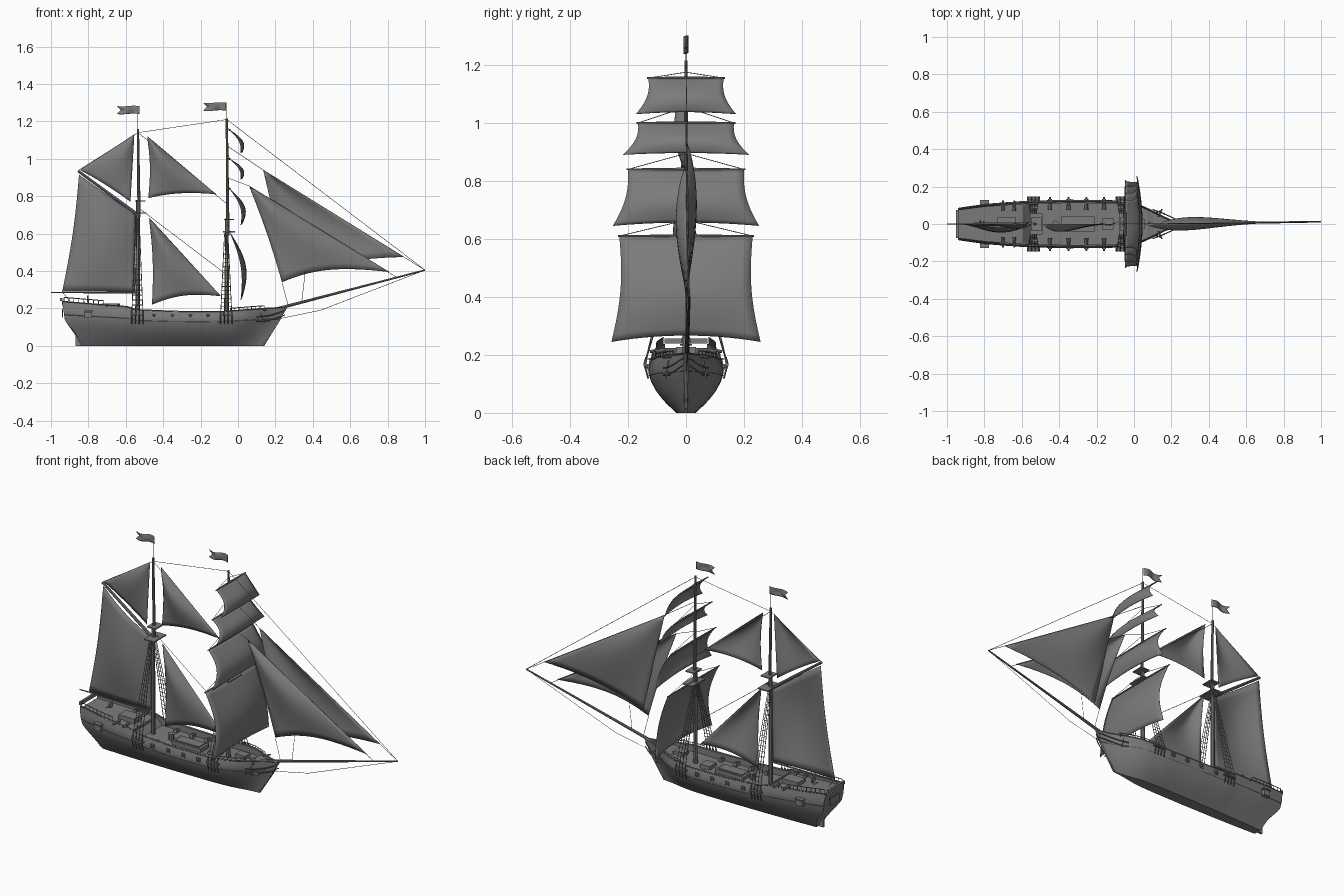
import bpy, bmesh
from math import sin, pi
from mathutils import Vector, Matrix

if "Cube" in bpy.data.objects:
    bpy.data.objects.remove(bpy.data.objects["Cube"], do_unlink=True)

GREY = (0.2, 0.2, 0.2, 1)
mat = bpy.data.materials.new("plain grey")
mat.use_nodes = True
mat.diffuse_color = GREY
mat.node_tree.nodes["Principled BSDF"].inputs["Base Color"].default_value = GREY

MAIN, FORE = -0.535, -0.06
TIP = (1.0, 0.012, 0.405)


def finish(name, bm, smooth=True):
    bmesh.ops.recalc_face_normals(bm, faces=bm.faces)
    me = bpy.data.meshes.new(name)
    bm.to_mesh(me)
    bm.free()
    ob = bpy.data.objects.new(name, me)
    bpy.context.collection.objects.link(ob)
    me.materials.append(mat)
    if smooth:
        bpy.ops.object.select_all(action='DESELECT')
        ob.select_set(True)
        bpy.context.view_layer.objects.active = ob
        bpy.ops.object.shade_smooth_by_angle()
    return ob


def bar(bm, a, b, r=0.0013, r2=None, sides=4):
    a, b = Vector(a), Vector(b)
    d = b - a
    m = Matrix.Translation((a + b) / 2) @ d.to_track_quat('Z', 'Y').to_matrix().to_4x4()
    bmesh.ops.create_cone(bm, cap_ends=True, segments=sides, radius1=r,
                          radius2=r if r2 is None else r2, depth=d.length, matrix=m)


def box(bm, c, s):
    bmesh.ops.create_cube(bm, size=1, matrix=Matrix.Translation(c) @ Matrix.Diagonal((*s, 1)))


def interp(pts, t):
    for (a, p), (b, q) in zip(pts, pts[1:]):
        if t <= b:
            return p + (q - p) * max(0, t - a) / (b - a)
    return pts[-1][1]


def patch(name, fn, nu=14, nv=14, thick=0.002):
    bm = bmesh.new()
    g = [[bm.verts.new(fn(i / nu, j / nv)) for j in range(nv + 1)] for i in range(nu + 1)]
    for i in range(nu):
        for j in range(nv):
            bm.faces.new((g[i][j], g[i + 1][j], g[i + 1][j + 1], g[i][j + 1]))
    bmesh.ops.remove_doubles(bm, verts=bm.verts, dist=1e-5)
    ob = finish(name, bm)
    s = ob.modifiers.new("thickness", 'SOLIDIFY')
    s.thickness, s.offset = thick, 0


# Hull lines: beam and sheer along the length, section fullness by height
BEAM = [(0, .088), (.12, .108), (.3, .124), (.5, .13), (.7, .127), (.79, .115),
        (.832, .1), (.874, .075), (.916, .046), (.958, .022), (1, .007)]
SHEER = [(0, .238), (.2, .218), (.295, .21), (.31, .195), (.5, .185), (.7, .182), (.9, .2), (1, .206)]
SECTION = [(0, .26), (.2, .56), (.4, .79), (.6, .94), (.75, 1), (.87, .985), (1, .93)]
STERN = [(0, -.84), (.3, -.87), (.55, -.925), (1, -.94)]
STEM = [(0, .14), (.35, .185), (.7, .23), (1, .25)]


def skin(u, v):
    x0, x1 = interp(STERN, v), interp(STEM, v)
    return Vector((x0 + (x1 - x0) * u, interp(BEAM, u) * interp(SECTION, v), interp(SHEER, u) * v))


def rail_at(x, inset=0.004):
    p = skin((x + .94) / 1.19, 1)
    p.y = max(0, p.y - inset)
    return p


# Hull with bulwarks and deck as one loft
bm = bmesh.new()
rows = []
for u in [i / 40 for i in range(41)]:
    half = [skin(u, v / 12) for v in range(13)]
    rim = half[-1]
    drop = .035 if .3 < u < .87 else .014
    w = max(.002, rim.y - .009)
    half += [Vector((rim.x, w, rim.z)), Vector((rim.x, w, rim.z - drop))]
    ring = half + [Vector((p.x, -p.y, p.z)) for p in reversed(half)]
    rows.append([bm.verts.new(p) for p in ring])
n = len(rows[0])
for a, b in zip(rows, rows[1:]):
    for k in range(n):
        bm.faces.new((a[k], a[(k + 1) % n], b[(k + 1) % n], b[k]))
bm.faces.new(rows[0])
bm.faces.new(rows[-1])
finish("hull", bm)

# Rudder, stem post, transom trim and rubbing strakes
bm = bmesh.new()
box(bm, (-.845, 0, .036), (.05, .012, .072))
bar(bm, (.135, 0, .005), (.255, 0, .205), .007, .007, 6)
box(bm, (-.938, 0, .175), (.006, .08, .045))
box(bm, (-.945, 0, .248), (.012, .15, .018))
for s in (-1, 1):
    for v, r in ((.7, .0015), (1, .003)):
        pts = [skin(i / 24, v) for i in range(25)]
        for p, q in zip(pts, pts[1:]):
            bar(bm, (p.x, s * p.y, p.z), (q.x, s * q.y, q.z), r)
finish("hull_trim", bm, False)

# Guns, port frames and quarter windows
bm = bmesh.new()
for s in (-1, 1):
    for x in (-.45, -.35, -.255, -.16):
        bar(bm, (x, s * .075, .165), (x, s * .143, .158), .011, .005, 8)
        box(bm, (x, s * .092, .157), (.02, .03, .012))
        box(bm, (x, s * .13, .158), (.022, .006, .022))
    for x in (-.64, -.7):
        bar(bm, (x, s * .07, .215), (x, s * .125, .212), .009, .005, 8)
    box(bm, (-.8, s * .112, .165), (.04, .03, .03))
    box(bm, (-.8, s * .112, .186), (.048, .034, .006))
finish("guns_and_ports", bm, False)

# Deck fittings: hatches, companionway, wheel and poop edge
bm = bmesh.new()
box(bm, (-.3, 0, .158), (.18, .08, .025))
box(bm, (-.3, 0, .172), (.15, .06, .008))
box(bm, (-.14, 0, .158), (.06, .06, .02))
box(bm, (-.68, 0, .212), (.1, .07, .03))
box(bm, (-.59, 0, .185), (.008, .2, .035))
box(bm, (.03, 0, .185), (.06, .05, .02))
bar(bm, (-.42, 0, .15), (-.42, 0, .19), .014, .018, 10)
bar(bm, (-.82, -.02, .235), (-.82, .02, .235), .003)
bar(bm, (-.8, 0, .25), (-.806, 0, .25), .018, .018, 10)
finish("deck_fittings", bm, False)

# Stern and bow railings, head rails and anchors
bm = bmesh.new()
for s in (-1, 1):
    for x0, x1, h in ((-.93, -.72, .022), (-.04, .14, .014)):
        pts = [rail_at(x0 + (x1 - x0) * i / 8) for i in range(9)]
        for p in pts:
            p.y *= s
            bar(bm, p, p + Vector((0, 0, h)), .002)
        for p, q in zip(pts, pts[1:]):
            up = Vector((0, 0, h))
            bar(bm, p + up, q + up, .0025)
    for z0, z1 in ((.13, .165), (.155, .19)):
        pts = [(.1 + .15 * t, s * (.07 * (1 - t) ** .8 + .008), z0 + (z1 - z0) * t * t)
               for t in [i / 6 for i in range(7)]]
        for p, q in zip(pts, pts[1:]):
            bar(bm, p, q, .003)
    bar(bm, (.12, s * .06, .18), (.14, s * .07, .12), .003)
    bar(bm, (.115, s * .07, .13), (.165, s * .055, .13), .003)
    bar(bm, (.13, s * .04, .195), (.15, s * .08, .19), .004)
finish("railings_and_anchors", bm, False)

# Masts and tops
bm = bmesh.new()
for x, top, low in ((MAIN, 1.16, .71), (FORE, 1.215, .61)):
    bar(bm, (x, 0, .1), (x, 0, low + .07), .0125, .01, 10)
    bar(bm, (x + .006, 0, low - .02), (x, 0, top), .009, .006, 10)
    bar(bm, (x, 0, top), (x, 0, top + .085), .0013)
    box(bm, (x + .012, 0, low), (.065, .11, .006))
    box(bm, (x + .012, 0, low + .065), (.055, .07, .006))
finish("masts", bm)

# Gaff, boom, bowsprit and yards
bm = bmesh.new()
bar(bm, (-.855, 0, .935), (MAIN, 0, .70), .007, .009, 8)
bar(bm, (-1.0, 0, .285), (MAIN, 0, .285), .003, .005, 8)
bar(bm, (.08, 0, .165), TIP, .009, .004, 8)
SQUARE = [("course", .61, .245, .23, .257, .05), ("topsail", .84, .645, .2, .252, .045),
          ("topgallant", 1.0, .89, .165, .217, .035), ("royal", 1.155, 1.03, .13, .173, .035)]
for _, z, _, w, _, _ in SQUARE:
    for s in (-1, 1):
        bar(bm, (FORE + .014, 0, z), (FORE + .014, s * (w + .005), z), .006, .003, 8)
finish("yards_and_spars", bm)


# Square sails
def square_sail(name, zt, zb, wt, wb, belly):
    def f(a, v):
        u = 2 * a - 1
        w = wt + (wb - wt) * v - .018 * sin(pi * v)
        x = -.045 + .06 * v + belly * sin(pi * v) * (1 - .4 * u * u) + .01 * v * (1 - u * u)
        return (x, u * w, zt + (zb - zt) * (v - .06 * v * v * (1 - u * u)))
    patch(name, f)


for row in SQUARE:
    square_sail("fore_" + row[0], *row[1:])


# Three-cornered sails: head, tack, clew
def stay_sail(name, head, tack, clew, belly, foot=.05, hollow=0.0):
    H, T, C = (Vector((p[0], 0, p[1])) for p in (head, tack, clew))

    def f(u, v):
        base = T.lerp(C, u)
        p = H + (base - H) * (v - foot * 4 * u * (1 - u) * v * v)
        p += (T - C).normalized() * hollow * sin(pi * v) * u
        p.y = belly * sin(pi * u) * sin(pi * v ** .8) + .01 * max(0, p.x) * v
        return p
    patch(name, f)


stay_sail("upper_main_staysail", (-.485, 1.12), (-.115, .81), (-.48, .79), -.04, .05, .012)
stay_sail("lower_main_staysail", (-.475, .685), (-.09, .265), (-.46, .22), -.04, .06, .012)
stay_sail("outer_jib", (.135, .94), (.89, .475), (.27, .365), .035, .05)
stay_sail("inner_jib", (.06, .855), (.81, .395), (.235, .34), -.035, .08, .008)
stay_sail("gaff_topsail", (-.555, 1.13), (-.845, .94), (-.575, .77), -.025, .02)


# Gaff sail and pennants
def spanker(u, v):
    top = Vector((-.85 + .305 * u, 0, .915 - .215 * u))
    low = Vector((-.94 + .39 * u, 0, .29))
    p = top.lerp(low, v)
    p.x += (1 - u) * .012 * sin(pi * v)
    p.y = -.045 * sin(pi * u) * sin(pi * (.15 + .8 * v))
    return p


patch("gaff_sail", spanker)
for name, x, z in (("main_pennant", MAIN + .008, 1.24), ("fore_pennant", FORE - .005, 1.258)):
    def pennant(u, v, x=x, z=z):
        notch = .02 * u * (1 - abs(2 * v - 1))
        return (x - .12 * u + notch, .007 * sin(7 * u), z + .042 * v + .002 * sin(6 * u))
    patch(name, pennant, 12, 6)

# Shrouds with ratlines and channels
bm = bmesh.new()
for x, top in ((MAIN, .70), (FORE, .60)):
    x -= .003
    for s in (-1, 1):
        box(bm, (x, s * .136, .165), (.07, .022, .006))
        feet = [Vector((x - .03 + .02 * k, s * .143, .165)) for k in range(4)]
        heads = [Vector((x - .009 + .006 * k, s * .014, top)) for k in range(4)]
        for a, b in zip(feet, heads):
            bar(bm, a, b, .002)
            bar(bm, a, (a.x, s * .13, .118), .003)
            bar(bm, a, a.lerp(b, .05), .005, .004, 6)
        for i in range(2, 19):
            t = i / 20
            bar(bm, feet[0].lerp(heads[0], t), feet[3].lerp(heads[3], t), .0015)
finish("shrouds", bm, False)

# Standing and running rigging
bm = bmesh.new()
LINES = [((MAIN, 1.14), (FORE, 1.21)), ((MAIN, 1.14), (-.85, .94)), ((MAIN, 1.14), (FORE, .76)),
         ((MAIN, .74), (FORE, .38)), ((FORE, 1.07), (.135, .94)), ((FORE, .9), (.06, .855)),
         ((.235, .34), (.27, .21)), ((.36, .4), (.34, .23)), ((-.94, .29), (-.9, .24))]
for a, b in LINES:
    bar(bm, (a[0], 0, a[1]), (b[0], 0, b[1]))
bar(bm, (FORE, 0, 1.21), TIP)
bar(bm, (.135, 0, .94), TIP)
bar(bm, (.06, 0, .855), (.85, .01, .365))
bar(bm, (.22, 0, .145), (.44, .005, .19))
bar(bm, (.44, .005, .19), TIP)
for _, z, _, w, _, _ in SQUARE:
    for s in (-1, 1):
        bar(bm, (FORE, 0, z + .055 if z < 1.1 else z + .02), (FORE + .014, s * w, z))
finish("rigging", bm, False)
